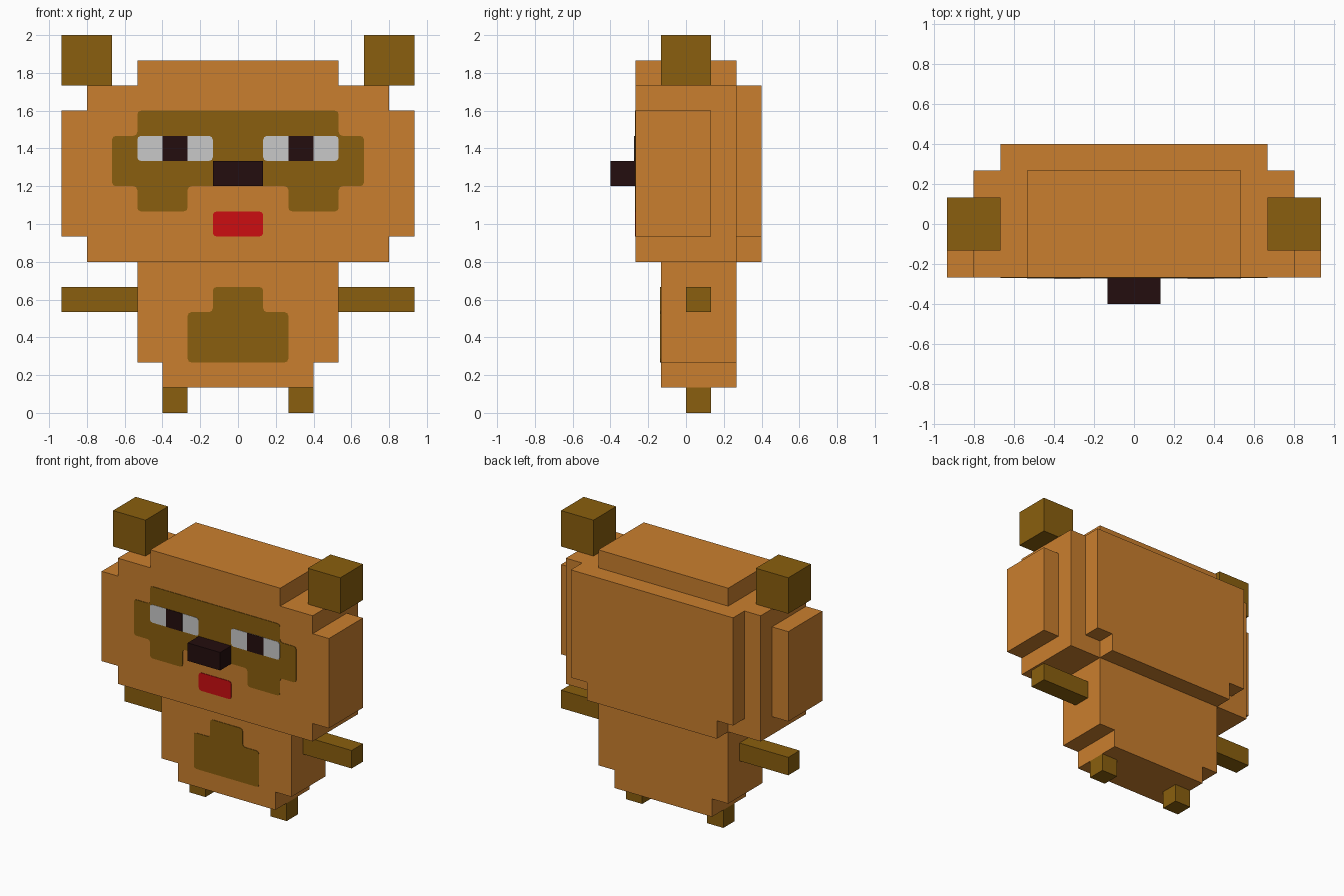
import bpy, bmesh
from mathutils import Vector

if "Cube" in bpy.data.objects:
    bpy.data.objects.remove(bpy.data.objects["Cube"])

U = 2 / 15  # one block of the blocky grid


def material(name, rgb):
    m = bpy.data.materials.new(name)
    lin = [((c / 255 + 0.055) / 1.055) ** 2.4 if c > 10 else c / 255 / 12.92 for c in rgb]
    m.diffuse_color = (*lin, 1)
    m.use_nodes = True
    m.node_tree.nodes["Principled BSDF"].inputs["Base Color"].default_value = m.diffuse_color
    return m


ORANGE = material("orange_fur", (202, 127, 46))
BROWN = material("brown_fur", (138, 95, 14))
BLACK = material("dark_nose", (36, 13, 14))
WHITE = material("eye_white", (201, 201, 201))
RED = material("mouth_red", (204, 13, 17))


def finish(bm, name, mat):
    bmesh.ops.recalc_face_normals(bm, faces=bm.faces)
    me = bpy.data.meshes.new(name)
    bm.to_mesh(me)
    bm.free()
    me.materials.append(mat)
    bpy.context.collection.objects.link(bpy.data.objects.new(name, me))


def blocks(name, mat, *boxes):
    """One clean outer skin around boxes (x0, x1, y0, y1, z0, z1) in grid units."""
    cells = {(x, y, z) for a, b, c, d, e, f in boxes
             for x in range(a, b) for y in range(c, d) for z in range(e, f)}
    bm = bmesh.new()
    for cell in cells:
        for axis in range(3):
            for side in (0, 1):
                near = list(cell)
                near[axis] += 2 * side - 1
                if tuple(near) in cells:
                    continue
                quad = []
                for i, j in ((0, 0), (1, 0), (1, 1), (0, 1)):
                    p = Vector(cell)
                    p[axis] += side
                    p[(axis + 1) % 3] += i
                    p[(axis + 2) % 3] += j
                    quad.append(bm.verts.new(p * U))
                bm.faces.new(quad if side else quad[::-1])
    bmesh.ops.remove_doubles(bm, verts=bm.verts, dist=1e-4)
    bmesh.ops.dissolve_limit(bm, angle_limit=0.01, verts=bm.verts, edges=bm.edges)
    finish(bm, name, mat)


def patch(name, mat, outline, y, thick=0.004, soft=0.02):
    """Thin painted plate with softened corners, outline (x, z) in grid units."""
    bm = bmesh.new()
    face = bm.faces.new([bm.verts.new((x * U, y * U, z * U)) for x, z in outline])
    if soft:
        bmesh.ops.bevel(bm, geom=bm.verts[:], offset=soft, segments=2,
                        profile=0.5, affect='VERTICES')
    ext = bmesh.ops.extrude_face_region(bm, geom=bm.faces[:])
    for v in ext["geom"]:
        if isinstance(v, bmesh.types.BMVert):
            v.co.y -= thick
    finish(bm, name, mat)


def rect(x0, x1, z0, z1):
    return [(x0, z0), (x1, z0), (x1, z1), (x0, z1)]


def mirrored(half):
    return half + [(-x, z) for x, z in reversed(half)]


# Head: main slab, cheeks, crown and stepped back
blocks("head", ORANGE,
       (-6, 6, -2, 2, 6, 13), (-7, 7, -2, 1, 7, 12), (-4, 4, -2, 2, 13, 14),
       (-5, 5, 2, 3, 7, 13), (-4, 4, 2, 3, 6, 7))

# Body with narrower hips
blocks("body", ORANGE, (-4, 4, -1, 2, 2, 6), (-3, 3, -1, 2, 1, 2))

# Nose
blocks("nose", BLACK, (-1, 1, -3, -2, 9, 10))

# Paired limbs, ears and eyes
for side, s in (("left", -1), ("right", 1)):
    def span(a, b):
        return (a, b) if s > 0 else (-b, -a)
    blocks(side + "_ear", BROWN, (*span(5, 7), -1, 1, 13, 15))
    blocks(side + "_arm", BROWN, (*span(4, 7), 0, 1, 4, 5))
    blocks(side + "_leg", BROWN, (*span(2, 3), 0, 1, 0, 1))
    patch(side + "_eye", WHITE, rect(*span(1, 4), 10, 11), -2, 0.006)
    patch(side + "_pupil", BLACK, rect(*span(2, 3), 10, 11), -2, 0.008, 0)

# Face mask, mouth and belly patch
patch("face_mask", BROWN, mirrored([
    (1, 9), (2, 9), (2, 8), (4, 8), (4, 9), (5, 9), (5, 11), (4, 11), (4, 12)]), -2)
patch("mouth", RED, rect(-1, 1, 7, 8), -2)
patch("belly_patch", BROWN, mirrored([(2, 2), (2, 4), (1, 4), (1, 5)]), -1)
